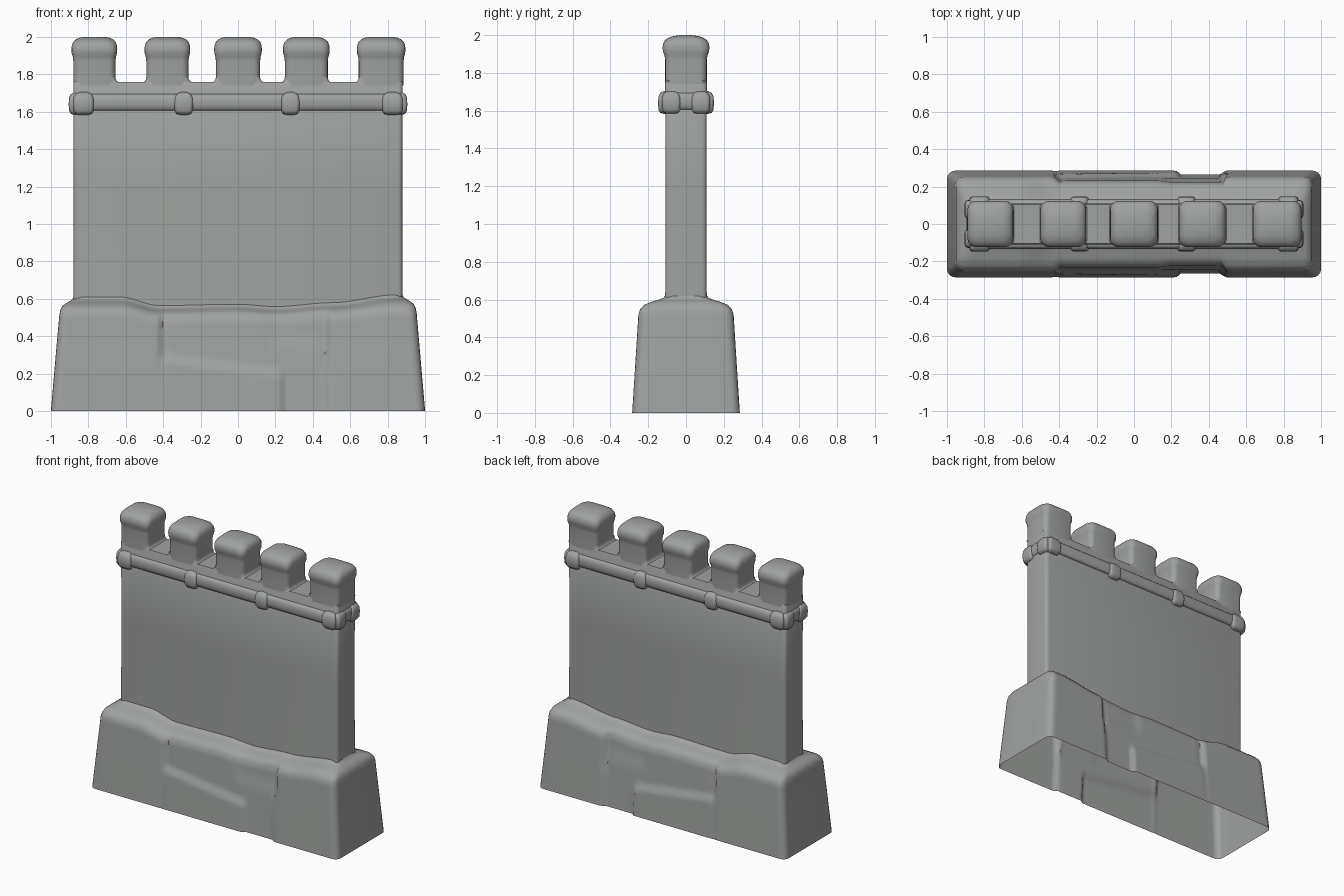
import bpy, bmesh, math

if "Cube" in bpy.data.objects:
    bpy.data.objects.remove(bpy.data.objects["Cube"])

stone = bpy.data.materials.new("grey stone")
stone.diffuse_color = (0.35, 0.365, 0.355, 1)
stone.use_nodes = True
stone.node_tree.nodes["Principled BSDF"].inputs["Base Color"].default_value = stone.diffuse_color


def rounded_rect(cx, cy, hx, hy, r, z, nx=1, ny=1, k=4):
    """Ring of points: rounded rectangle with subdivided straight sides."""
    pts = []
    r = min(r, hx * 0.95, hy * 0.95)
    corners = [(1, -1, -90), (1, 1, 0), (-1, 1, 90), (-1, -1, 180)]
    for i, (sx, sy, a0) in enumerate(corners):
        for j in range(k + 1):
            a = math.radians(a0 + 90 * j / k)
            pts.append((cx + sx * (hx - r) + r * math.cos(a),
                        cy + sy * (hy - r) + r * math.sin(a), z))
        tx, ty, ta = corners[(i + 1) % 4]
        b = math.radians(ta)
        end = (cx + tx * (hx - r) + r * math.cos(b), cy + ty * (hy - r) + r * math.sin(b))
        n = ny if i % 2 == 0 else nx
        p = pts[-1]
        for j in range(1, n):
            t = j / n
            pts.append((p[0] + (end[0] - p[0]) * t, p[1] + (end[1] - p[1]) * t, z))
    return pts


def loft(name, rings, cap_top=False, cap_bottom=False, deform=None, angle=40):
    bm = bmesh.new()
    vr = [[bm.verts.new(deform(*p) if deform else p) for p in ring] for ring in rings]
    n = len(vr[0])
    for a, b in zip(vr, vr[1:]):
        for i in range(n):
            bm.faces.new((a[i], a[(i + 1) % n], b[(i + 1) % n], b[i]))
    if cap_top:
        bm.faces.new(vr[-1])
    if cap_bottom:
        bm.faces.new(vr[0][::-1])
    me = bpy.data.meshes.new(name)
    bm.to_mesh(me)
    bm.free()
    me.materials.append(stone)
    ob = bpy.data.objects.new(name, me)
    bpy.context.collection.objects.link(ob)
    bpy.ops.object.select_all(action='DESELECT')
    ob.select_set(True)
    bpy.context.view_layer.objects.active = ob
    bpy.ops.object.shade_smooth_by_angle(angle=math.radians(angle))
    return ob


def step(a, b, x):
    t = max(0, min(1, (x - a) / (b - a)))
    return t * t * (3 - 2 * t)


def interp(table, x):
    for (x0, y0), (x1, y1) in zip(table, table[1:]):
        if x <= x1:
            return y0 + (y1 - y0) * step(x0, x1, x)
    return table[-1][1]


# Base: tapered open shell with large uneven stone blocks on both long sides
TOP = [(-1, 0.60), (-0.63, 0.60), (-0.42, 0.555), (0, 0.562), (0.2, 0.55),
       (0.5, 0.57), (0.85, 0.612), (1, 0.612)]


def stone_blocks(x, y, z):
    if abs(y) > 0.1 and abs(x) < 0.9:
        mid = step(-0.43, -0.39, x) * (1 - step(0.46, 0.49, x))
        edge = 0.235 - 0.13 * (x + 0.08)            # sloping top of the low stone
        low = step(-0.43, -0.40, x) * (1 - step(0.225, 0.25, x)) * (1 - step(edge - 0.01, edge + 0.03, z))
        depth = mid * 0.02 * (1 - low) + 0.008 * mid * step(0.12, 0.2, x) * step(0.3, 0.45, z)
        groove = 0.012 * math.exp(-((x - 0.475) / 0.015) ** 2) * step(0.2, 0.35, z)
        depth += groove + 0.008 * math.exp(-((x + 0.40) / 0.015) ** 2) * step(0.2, 0.35, z)
        fade = 1 - step(0.54, 0.605, z)
        y -= math.copysign(depth * fade, y)
    z *= 1 + (interp(TOP, x) / 0.61 - 1) * step(0.25, 0.55, z)
    return x, y, z


rings = [rounded_rect(0, 0, 1.0 - 0.045 * i / 20, 0.285 - 0.033 * i / 20, 0.045,
                      0.52 * i / 20, 100, 4) for i in range(21)]
for hx, hy, z in [(0.95, 0.242, 0.548), (0.94, 0.222, 0.57), (0.92, 0.185, 0.585),
                  (0.90, 0.145, 0.597), (0.885, 0.12, 0.607), (0.876, 0.106, 0.625)]:
    rings.append(rounded_rect(0, 0, hx, hy, 0.045, z, 100, 4))
loft("stone_base", rings, deform=stone_blocks, angle=50)

# Wall slab, open underneath where it sits in the base
loft("wall", [rounded_rect(0, 0, hx, hy, 0.025, z) for hx, hy, z in
              [(0.88, 0.11, 0.54), (0.878, 0.109, 1.2), (0.88, 0.11, 1.75), (0.875, 0.105, 1.76)]],
     cap_top=True)

# Half-round trim running right round the wall
trim = []
for i in range(11):
    a = math.pi * (i / 10 - 0.5)
    o = 0.026 * math.cos(a) ** 0.7 if i not in (0, 10) else -0.005
    trim.append(rounded_rect(0, 0, 0.876 + o * 0.7, 0.108 + o, 0.035, 1.65 + 0.045 * math.sin(a)))
loft("trim_band", trim, angle=60)


# Clips gripping the trim
def clip(name, x, y, hx, hy):
    prof = [(-0.03, 1.583), (-0.012, 1.588), (-0.002, 1.605), (0, 1.64),
            (-0.002, 1.675), (-0.012, 1.695), (-0.035, 1.705)]
    loft(name, [rounded_rect(x, y, hx + o, hy + o, 0.02, z) for o, z in prof],
         cap_top=True, cap_bottom=True, angle=60)


for s in (-1, 1):
    for x in (-0.29, 0.28):
        clip("trim_clip", x, s * 0.105, 0.05, 0.042)
    for t in (-1, 1):
        clip("corner_clip_long", t * 0.825, s * 0.105, 0.055, 0.043)
        clip("corner_clip_end", t * 0.865, s * 0.078, 0.04, 0.05)

# Battlements with swollen rounded caps
for x0, x1 in [(-0.88, -0.655), (-0.49, -0.265), (-0.118, 0.118), (0.25, 0.48), (0.645, 0.885)]:
    cx, hx = (x0 + x1) / 2, (x1 - x0) / 2
    prof = [(0, 1.74), (0, 1.87), (0.004, 1.893), (0.012, 1.912), (0.014, 1.935),
            (0.011, 1.955), (0.001, 1.973), (-0.018, 1.986), (-0.045, 1.995), (-0.08, 2.0)]
    loft("battlement", [rounded_rect(cx, 0, hx + o * 0.7, 0.11 + o, 0.035 + max(0, z - 1.88) * 0.2, z)
                        for o, z in prof], cap_top=True, angle=60)
    # Soft fillet at the foot
    fil = [(0.018, 1.757), (0.008, 1.763), (0.002, 1.772), (0, 1.785)]
    loft("battlement_foot", [rounded_rect(cx + (0.009 if x0 < -0.8 else -0.009 if x1 > 0.8 else 0), 0,
                                          hx + o - (0.009 if abs(cx) > 0.7 else 0), 0.108, 0.02, z)
                             for o, z in fil])
